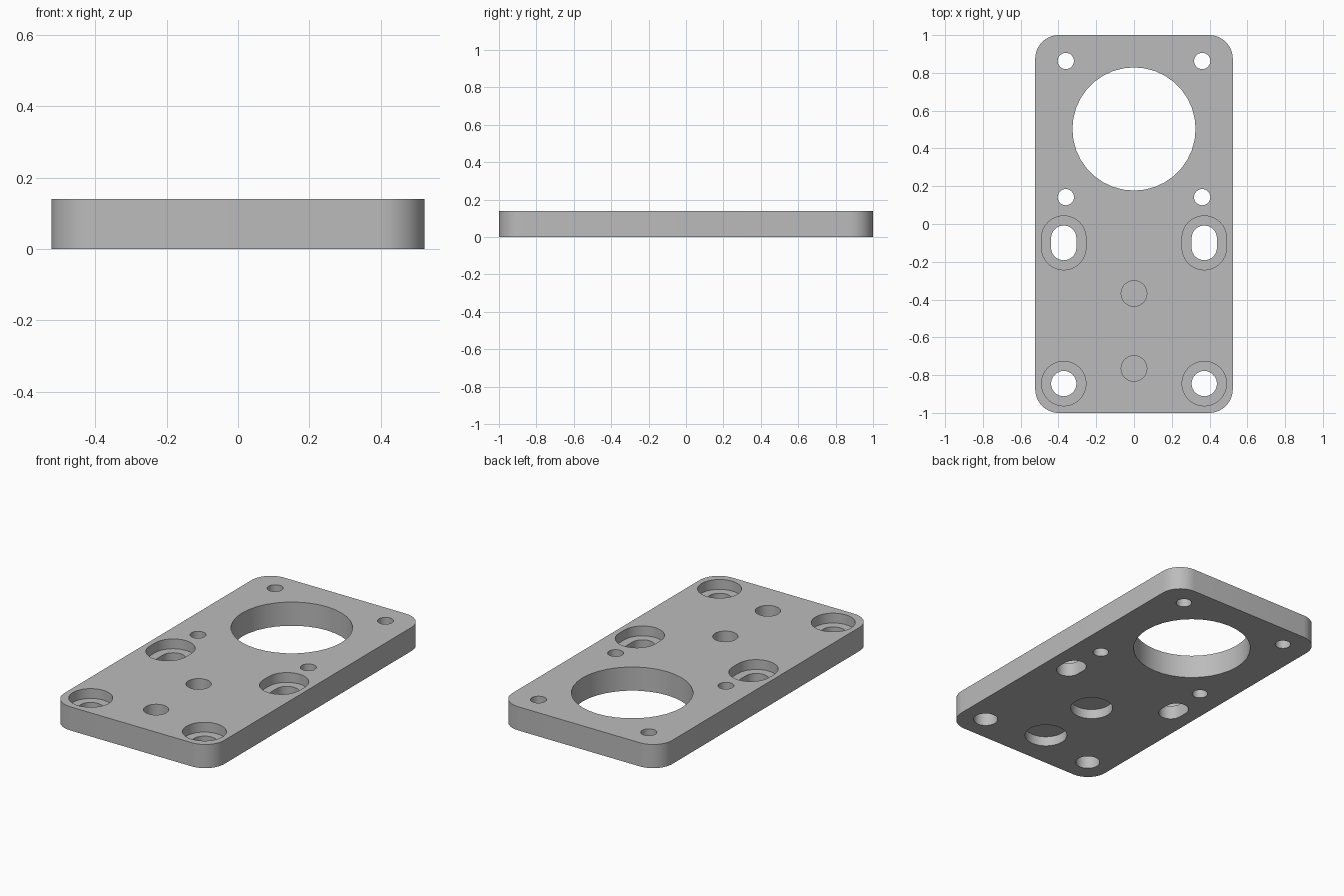
import bpy, bmesh, math

if "Cube" in bpy.data.objects:
    bpy.data.objects.remove(bpy.data.objects["Cube"])

THICK = 0.14
HALF_X, HALF_Y, CORNER = 0.523, 1.0, 0.125
OVER = 0.05          # how far cutters reach past a face
SEAT = 0.082         # height of the counterbore floors
POCKET = 0.058       # depth of the underside pockets
SKIN = 0.006         # thin web left between pocket and top hole

grey = bpy.data.materials.new("plain grey")
grey.use_nodes = True
colour = (0.5, 0.5, 0.5, 1)
grey.diffuse_color = colour
grey.node_tree.nodes["Principled BSDF"].inputs["Base Color"].default_value = colour


def prism(name, x, y, radius, z0, z1, dx=0.0, dy=0.0, sides=32):
    """Upright rounded prism: a circle whose quadrants are pushed apart by dx, dy."""
    bm = bmesh.new()
    outline = []
    for q, (sx, sy) in enumerate([(1, 1), (-1, 1), (-1, -1), (1, -1)]):
        for i in range(sides // 4 + 1):
            a = math.pi / 2 * (q + i / (sides // 4))
            outline.append(bm.verts.new((x + sx * dx + radius * math.cos(a),
                                         y + sy * dy + radius * math.sin(a), z0)))
    face = bm.faces.new(outline)
    bmesh.ops.remove_doubles(bm, verts=bm.verts[:], dist=1e-5)
    top = bmesh.ops.extrude_face_region(bm, geom=bm.faces[:])
    moved = [g for g in top["geom"] if isinstance(g, bmesh.types.BMVert)]
    bmesh.ops.translate(bm, verts=moved, vec=(0, 0, z1 - z0))
    bmesh.ops.recalc_face_normals(bm, faces=bm.faces[:])
    mesh = bpy.data.meshes.new(name)
    bm.to_mesh(mesh)
    bm.free()
    obj = bpy.data.objects.new(name, mesh)
    bpy.context.collection.objects.link(obj)
    return obj


# Rounded plate
plate = prism("mounting_plate", 0, 0, CORNER, 0, THICK,
              HALF_X - CORNER, HALF_Y - CORNER, sides=48)
plate.data.materials.append(grey)

low, high = -OVER, THICK + OVER
cutters = [prism("large_bore", 0, 0.503, 0.326, low, high, sides=36)]

for side in (-1, 1):
    # Small screw holes around the large bore
    for y in (0.142, 0.863):
        cutters.append(prism("screw_hole", side * 0.361, y, 0.043, low, high))
    # Counterbored slots and round holes
    for y, stretch in ((-0.1, 0.025), (-0.845, 0)):
        cutters.append(prism("through_hole", side * 0.372, y, 0.067, low, high, dy=stretch))
        cutters.append(prism("counterbore", side * 0.372, y, 0.118, SEAT, high, dy=stretch))

# Centre holes from above with wider pockets from below
for y in (-0.368, -0.765):
    cutters.append(prism("centre_hole", 0, y, 0.068, POCKET + SKIN, high))
    cutters.append(prism("underside_pocket", 0, y, 0.117, low, POCKET))

# Cut everything out of the plate
bpy.ops.object.select_all(action="DESELECT")
bpy.context.view_layer.objects.active = plate
plate.select_set(True)
for cutter in cutters:
    cutter.hide_render = True
    mod = plate.modifiers.new(cutter.name, "BOOLEAN")
    mod.operation = "DIFFERENCE"
    mod.solver = "EXACT"
    mod.object = cutter
    bpy.ops.object.modifier_apply(modifier=mod.name)
for cutter in cutters:
    bpy.data.objects.remove(cutter)

bpy.ops.object.shade_smooth_by_angle(angle=math.radians(30))
